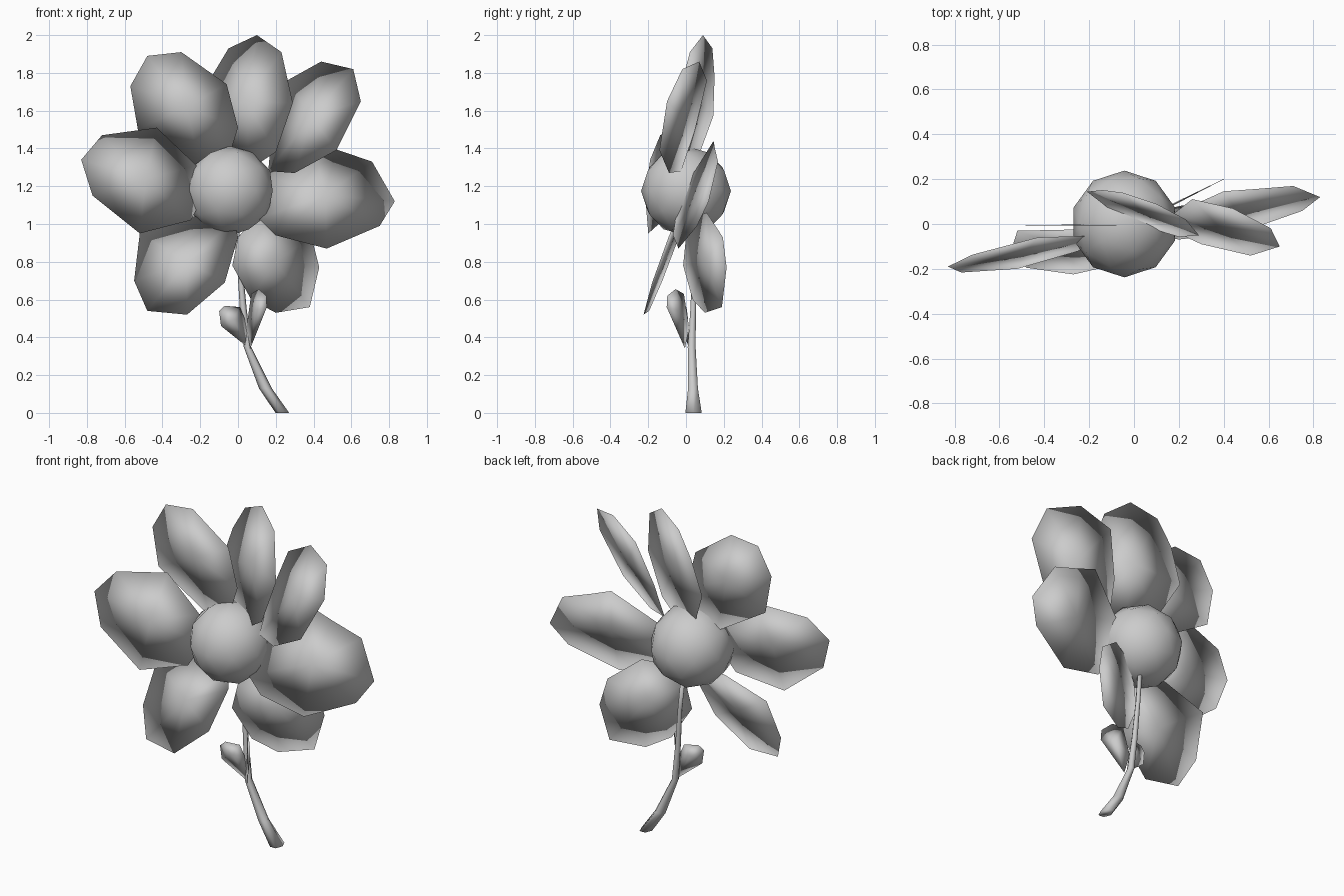
import bpy, bmesh
from mathutils import Vector

if "Cube" in bpy.data.objects:
    bpy.data.objects.remove(bpy.data.objects["Cube"])


def finish(name, bm):
    bmesh.ops.recalc_face_normals(bm, faces=bm.faces[:])
    for f in bm.faces:
        f.smooth = True
    me = bpy.data.meshes.new(name)
    bm.to_mesh(me)
    bm.free()
    ob = bpy.data.objects.new(name, me)
    bpy.context.collection.objects.link(ob)
    return ob


def blade(name, outline, plane, thick=0.004):
    """Thin smooth lens: front outline (x, z) laid on the plane y = a + b*x + c*z."""
    a, b, c = plane
    bm = bmesh.new()
    rim = [bm.verts.new((x, a + b * x + c * z, z)) for x, z in outline]
    mid = sum((v.co for v in rim), Vector()) / len(rim)
    normal = Vector((-b, 1, -c)).normalized()
    for side in (-1, 1):
        hub = bm.verts.new(mid + normal * side * thick)
        for p, q in zip(rim, rim[1:] + rim[:1]):
            bm.faces.new((p, q, hub))
    return finish(name, bm)


# Flower centre
bpy.ops.mesh.primitive_ico_sphere_add(subdivisions=2, radius=0.238, location=(-0.043, 0, 1.175))
centre = bpy.context.object
centre.name = "flower_centre"
bpy.ops.object.shade_smooth()

# Petals, clockwise from the top
blade("petal_top",
      [(.10, 2.0), (.23, 1.91), (.29, 1.64), (.20, 1.38), (.06, 1.29),
       (-.10, 1.34), (-.21, 1.57), (-.14, 1.78), (-.05, 1.93)],
      (-.211, -.413, .171))
blade("petal_upper_right",
      [(.44, 1.86), (.61, 1.82), (.65, 1.65), (.52, 1.39), (.30, 1.27),
       (.16, 1.28), (.18, 1.50), (.26, 1.76)],
      (-.434, -.436, .374))
blade("petal_right",
      [(.40, 1.44), (.52, 1.395), (.71, 1.33), (.83, 1.12), (.75, .99), (.47, .87),
       (.20, .94), (.11, 1.03), (.15, 1.26)],
      (-.438, .2, .35))
blade("petal_lower_right",
      [(.20, .53), (.38, .56), (.43, .77), (.39, .93), (.22, 1.06),
       (.10, 1.04), (0, .93), (-.03, .78), (.07, .60)],
      (0, .5, 0))
blade("petal_lower_left",
      [(-.27, .52), (-.48, .54), (-.55, .70), (-.52, .95), (-.24, 1.04),
       (-.02, 1.02), (0, .93), (-.07, .69)],
      (-.457, -.105, .392))
blade("petal_left",
      [(-.83, 1.34), (-.72, 1.47), (-.43, 1.51), (-.22, 1.31), (-.18, 1.15),
       (-.25, 1.02), (-.52, .95), (-.77, 1.15)],
      (-.279, .235, .212))
blade("petal_upper_left",
      [(-.48, 1.89), (-.30, 1.91), (-.06, 1.74), (0, 1.51), (-.04, 1.38),
       (-.20, 1.30), (-.53, 1.50), (-.57, 1.73)],
      (-.005, 0, 0), 0.002)

# Leaves on the stem
blade("leaf_right",
      [(.11, .655), (.15, .62), (.153, .56), (.065, .34), (.045, .45), (.07, .63)],
      (.066, -1.1, 0))
blade("leaf_left",
      [(-.10, .54), (-.07, .567), (.01, .56), (.035, .50), (.06, .34), (-.09, .46)],
      (0, .3, 0))

# Stem: level six-sided rings (centre x, y, z, half width x, half width y)
from math import sin, cos, pi
bm = bmesh.new()
rings = []
for x, y, z, rx, ry in [(.235, .04, 0, .036, .05), (.145, .037, .13, .034, .03),
                        (.05, .03, .35, .020, .024), (.028, .038, .55, .018, .017),
                        (.008, .045, .80, .014, .014), (-.01, .04, 1.0, .014, .014)]:
    rings.append([bm.verts.new((x + rx * cos(i * pi / 3), y + ry * sin(i * pi / 3), z))
                  for i in range(6)])
for lo, hi in zip(rings, rings[1:]):
    for i in range(6):
        j = (i + 1) % 6
        bm.faces.new((lo[i], lo[j], hi[j], hi[i]))
bm.faces.new(rings[0])
bm.faces.new(rings[-1])
finish("stem", bm)
